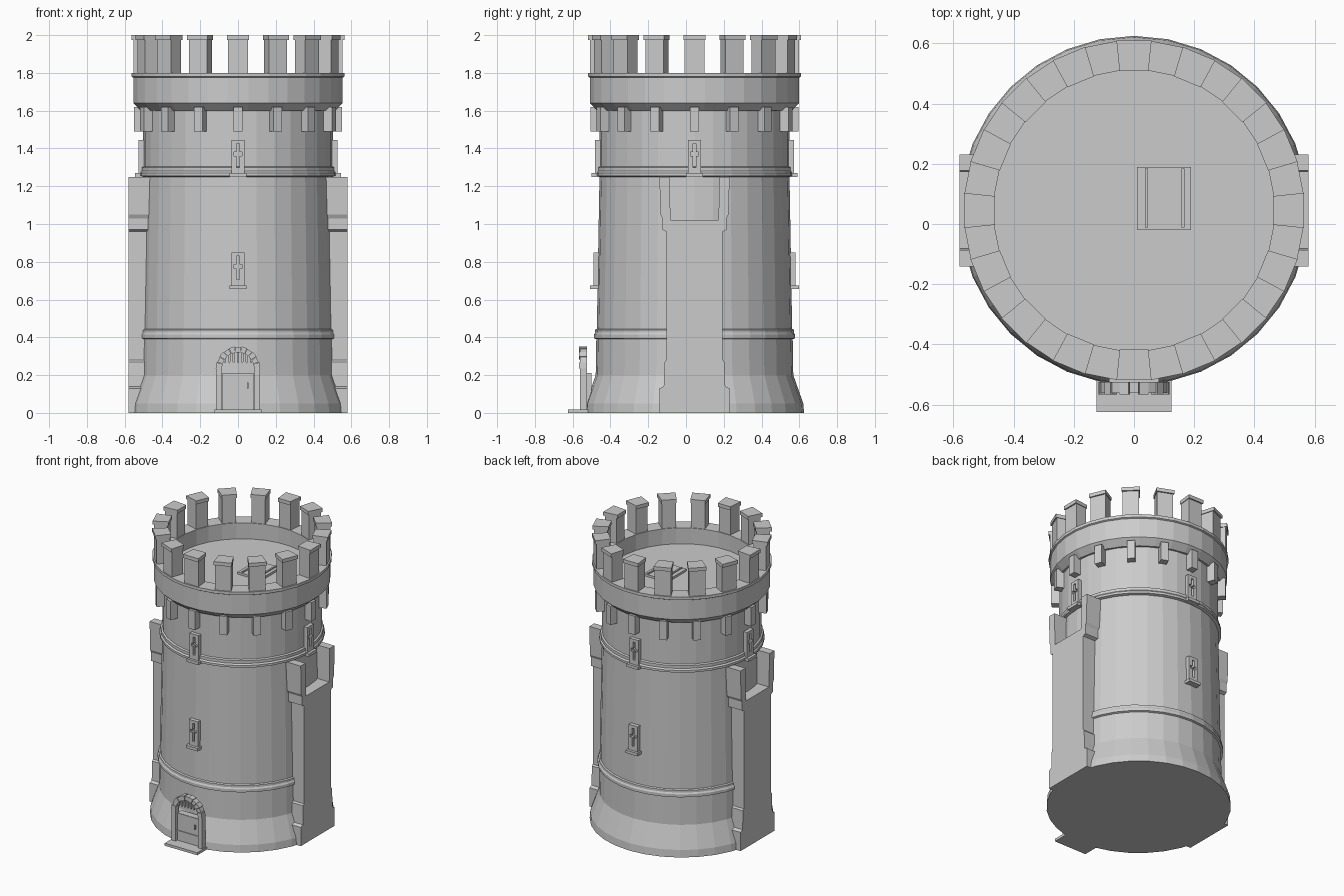
import bpy, bmesh, math
from mathutils import Matrix, Vector

if "Cube" in bpy.data.objects:
    bpy.data.objects.remove(bpy.data.objects["Cube"])

CY = 0.045  # the tower axis sits slightly behind the origin
stone = bpy.data.materials.new("grey_stone")
stone.diffuse_color = (0.6, 0.6, 0.6, 1)
stone.use_nodes = True
stone.node_tree.nodes["Principled BSDF"].inputs["Base Color"].default_value = stone.diffuse_color


def finish(name, bm, angle=0.0, centre=CY):
    """Turn about the tower axis (0 = front) and make an object."""
    bmesh.ops.recalc_face_normals(bm, faces=bm.faces)
    bm.transform(Matrix.Translation((0, centre, 0)) @ Matrix.Rotation(angle, 4, 'Z'))
    me = bpy.data.meshes.new(name)
    bm.to_mesh(me)
    bm.free()
    me.materials.append(stone)
    ob = bpy.data.objects.new(name, me)
    bpy.context.collection.objects.link(ob)
    return ob


def lathe(name, profile, n, shift=0.0):
    bm = bmesh.new()
    rings = []
    for r, z in profile:
        if r == 0:
            rings.append([bm.verts.new((0, 0, z))] * n)
        else:
            rings.append([bm.verts.new((r * math.sin((i + shift) * math.tau / n),
                                        -r * math.cos((i + shift) * math.tau / n), z))
                          for i in range(n)])
    for a, b in zip(rings, rings[1:]):
        for i in range(n):
            j = (i + 1) % n
            vs = list(dict.fromkeys((a[i], a[j], b[j], b[i])))
            bm.faces.new(vs)
    return finish(name, bm)


def add_prism(bm, pts, vec):
    """Extrude a closed outline along vec."""
    f = bm.faces.new([bm.verts.new(p) for p in pts])
    ext = bmesh.ops.extrude_face_region(bm, geom=[f], use_keep_orig=True)
    vs = [g for g in ext['geom'] if isinstance(g, bmesh.types.BMVert)]
    bmesh.ops.translate(bm, verts=vs, vec=Vector(vec))


def add_box(bm, x0, x1, y0, y1, z0, z1):
    add_prism(bm, [(x0, y0, z0), (x1, y0, z0), (x1, y1, z0), (x0, y1, z0)], (0, 0, z1 - z0))


def add_wedge(bm, r0, r1, a, z0, z1):
    s, c = math.sin(a), math.cos(a)
    add_prism(bm, [(-r0 * s, -r0 * c, z0), (-r1 * s, -r1 * c, z0),
                   (r1 * s, -r1 * c, z0), (r0 * s, -r0 * c, z0)], (0, 0, z1 - z0))


# Tower shaft with flared foot and two string courses
lathe("tower_shaft", [
    (0, 0), (0.58, 0), (0.576, 0.05), (0.523, 0.2), (0.52, 0.39),
    (0.532, 0.395), (0.532, 0.415), (0.526, 0.425), (0.526, 0.44), (0.517, 0.445),
    (0.503, 1.25), (0.521, 1.255), (0.521, 1.27), (0.513, 1.28), (0.513, 1.3),
    (0.502, 1.305), (0.502, 1.62), (0, 1.62)], 32)

# Parapet with lip and sunken roof floor
lathe("parapet", [
    (0, 1.6), (0.515, 1.6), (0.557, 1.64), (0.557, 1.775), (0.566, 1.78),
    (0.566, 1.8), (0.467, 1.8), (0.467, 1.69), (0, 1.69)], 32, 0.5)

# Merlons with caps, and corbels, sixteen of each
for i in range(16):
    ang = i * math.tau / 16
    bm = bmesh.new()
    add_wedge(bm, 0.472, 0.557, math.radians(5.4), 1.8, 1.975)
    add_wedge(bm, 0.465, 0.567, math.radians(5.9), 1.975, 2.0)
    finish("merlon", bm, ang)
    bm = bmesh.new()
    add_box(bm, -0.025, 0.025, -0.55, -0.48, 1.49, 1.62)
    finish("corbel", bm, ang)

# Roof trapdoor with two battens
bm = bmesh.new()
add_box(bm, 0.01, 0.19, -0.02, 0.19, 1.68, 1.705)
for x in (0.042, 0.163):
    add_box(bm, x - 0.005, x + 0.005, -0.012, 0.185, 1.70, 1.713)
finish("trapdoor", bm, 0, 0)


# Arrow slit windows: frame with cross shaped opening, and a sill
def window(z, ang, r):
    half = [(0, 0.02), (0.035, 0.02), (0.035, 0.195), (0, 0.195), (0, 0.175),
            (0.008, 0.175), (0.008, 0.13), (0.022, 0.13), (0.022, 0.11),
            (0.008, 0.11), (0.008, 0.05), (0, 0.05)]
    bm = bmesh.new()
    for s in (-1, 1):
        add_prism(bm, [(s * x, -r, z + h) for x, h in half], (0, 0.04, 0))
    add_box(bm, -0.045, 0.045, -r - 0.018, -0.48, z, z + 0.02)
    finish("arrow_slit", bm, ang)


for k in range(4):
    window(1.25, k * math.pi / 2, 0.526)
for k in (0, 2):
    window(0.655, k * math.pi / 2, 0.535)

# Curtain wall stubs on both sides, with walkway notch
side = [(0.185, 0), (0.185, 0.13), (0.163, 0.14), (0.158, 0.27), (0.149, 0.28),
        (0.149, 0.96), (0.170, 0.97), (0.170, 1.03), (0.180, 1.05), (0.186, 1.25),
        (0.132, 1.25), (0.127, 1.02)]
outline = side + [(-y, z) for y, z in reversed(side)]
for s in (-1, 1):
    bm = bmesh.new()
    add_prism(bm, [(s * 0.4, y, z) for y, z in outline], (s * 0.18, 0, 0))
    finish("wall_stub", bm)

# Doorstep
bm = bmesh.new()
add_box(bm, -0.125, 0.125, -0.625, -0.48, 0, 0.018)
finish("doorstep", bm, 0, 0)

# Door frame: jambs and arch stones
ZC = 0.235
bm = bmesh.new()
for s in (-1, 1):
    add_box(bm, s * 0.085, s * 0.117, -0.562, -0.525, 0.018, ZC)
n = 11
for i in range(n):
    a0, a1 = (math.pi * (i + t) / n for t in (0.03, 0.97))
    out, front = (0.118, -0.566) if i % 2 == 0 else (0.114, -0.562)
    add_prism(bm, [(r * math.cos(a), front, ZC + r * math.sin(a))
                   for r, a in ((0.085, a0), (out, a0), (out, a1), (0.085, a1))],
              (0, -0.525 - front, 0))
finish("door_frame", bm, 0, 0)

# Door leaf with straps and handle
bm = bmesh.new()
add_box(bm, -0.083, 0.083, -0.543, -0.50, 0.018, 0.21)
for z in (0.085, 0.205):
    add_box(bm, -0.083, 0.083, -0.548, -0.54, z - 0.004, z + 0.004)
add_box(bm, 0.048, 0.056, -0.553, -0.54, 0.13, 0.16)
finish("door", bm, 0, 0)

# Portcullis bars hanging in the arch
bm = bmesh.new()
for i in range(-3, 4):
    x = i * 0.023
    top = ZC + math.sqrt(0.088 ** 2 - x * x)
    tip = 0.262
    add_prism(bm, [(x - 0.006, -0.552, tip + 0.01), (x, -0.552, tip), (x + 0.006, -0.552, tip + 0.01),
                   (x + 0.006, -0.552, top), (x - 0.006, -0.552, top)], (0, 0.014, 0))
finish("portcullis", bm, 0, 0)
